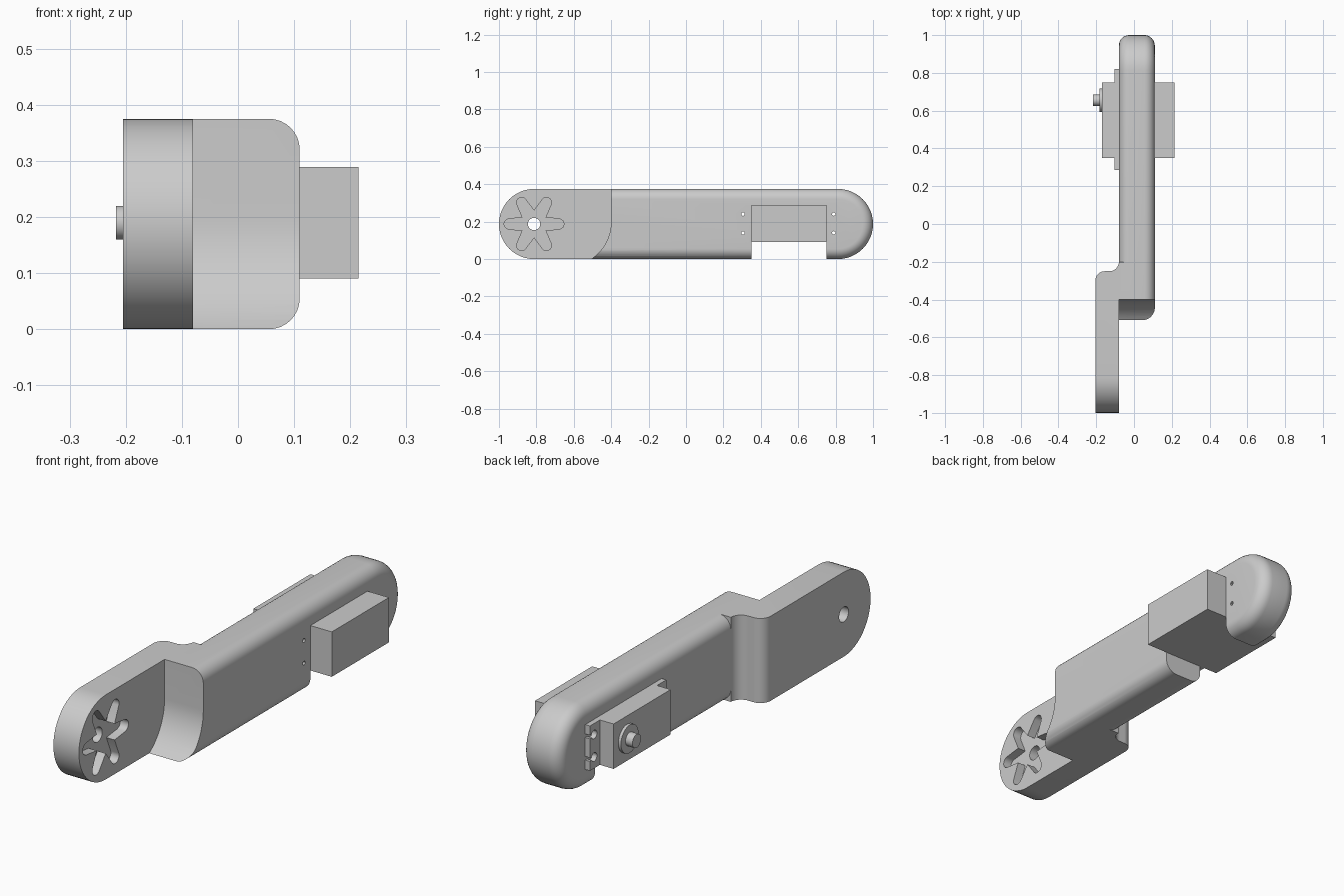
import bpy, bmesh
from math import sin, cos, pi, radians

if "Cube" in bpy.data.objects:
    bpy.data.objects.remove(bpy.data.objects["Cube"])

grey = bpy.data.materials.new("light_grey")
grey.use_nodes = True
grey.diffuse_color = (0.6, 0.6, 0.6, 1)
grey.node_tree.nodes["Principled BSDF"].inputs["Base Color"].default_value = (0.6, 0.6, 0.6, 1)

R = 0.1875              # half height of the arm
INNER = -0.08           # plane between the arm and the offset plate
ROUND = 0.055           # edge rounding of the arm


def loft(name, rings):
    """Closed solid through rings with equal point counts."""
    bm = bmesh.new()
    loops = [[bm.verts.new(p) for p in ring] for ring in rings]
    n = len(loops[0])
    for a, b in zip(loops, loops[1:]):
        for i in range(n):
            j = (i + 1) % n
            bm.faces.new((a[i], a[j], b[j], b[i]))
    bm.faces.new(loops[0][::-1])
    bm.faces.new(loops[-1])
    bmesh.ops.recalc_face_normals(bm, faces=bm.faces)
    mesh = bpy.data.meshes.new(name)
    bm.to_mesh(mesh)
    bm.free()
    mesh.materials.append(grey)
    ob = bpy.data.objects.new(name, mesh)
    bpy.context.collection.objects.link(ob)
    return ob


def prism_x(name, profile, x0, x1):
    return loft(name, [[(x, y, z) for y, z in profile] for x in (x0, x1)])


def prism_z(name, profile, z0, z1):
    return loft(name, [[(x, y, z) for x, y in profile] for z in (z0, z1)])


def arc(cx, cy, r, a0, a1, n=12):
    angles = [radians(a0 + (a1 - a0) * i / n) for i in range(n + 1)]
    return [(cx + r * cos(a), cy + r * sin(a)) for a in angles]


def rect(y0, y1, z0, z1):
    return [(y0, z0), (y1, z0), (y1, z1), (y0, z1)]


def disc(name, y, z, r, x0, x1, n=32):
    return prism_x(name, arc(y, z, r, 0, 360 - 360 / n, n - 1), x0, x1)


def stadium(r, n=24):
    c = 1 - R
    return arc(c, R, r, -90, 90, n) + arc(-c, R, r, 90, 270, n)


def combine(ob, other, operation):
    mod = ob.modifiers.new("cut", 'BOOLEAN')
    mod.operation, mod.object, mod.solver = operation, other, 'EXACT'
    bpy.context.view_layer.objects.active = ob
    bpy.ops.object.modifier_apply(modifier=mod.name)
    bpy.data.objects.remove(other)


def smooth(ob):
    bpy.ops.object.select_all(action='DESELECT')
    ob.select_set(True)
    bpy.context.view_layer.objects.active = ob
    bpy.ops.object.shade_smooth_by_angle(angle=radians(30))


# Main arm: a long rounded bar with softened edges on both sides
steps = [i * pi / 16 for i in range(9)]
sections = [(INNER + ROUND * (1 - cos(a)), ROUND * (1 - sin(a))) for a in steps]
sections += [(0.11 - ROUND * (1 - cos(a)), ROUND * (1 - sin(a))) for a in steps[::-1]]
arm = loft("arm", [[(x, y, z) for y, z in stadium(R - d)] for x, d in sections])

# Offset plate: plan outline with rounded corner and inner fillet, rounded at the front
plan = [(-0.205, -1.1)] + arc(-0.155, -0.3, 0.05, 180, 90)
plan += arc(-0.13, -0.2, 0.05, -90, 0) + [(-0.025, -0.2), (-0.025, -1.1)]
plate = prism_z("plate", plan, -0.1, 0.5)
combine(plate, prism_x("plate_side", stadium(R), -0.4, 0.3), 'INTERSECT')
combine(arm, plate, 'UNION')

# Recess that frees the front plate, with a curved lower step
recess = [(-0.4, 0.5)] + arc(-0.64, 0.2, 0.24, 0, -60) + [(-0.6, -0.1), (-1.2, -0.1), (-1.2, 0.5)]
combine(arm, prism_x("recess", recess, INNER, 0.3), 'DIFFERENCE')

# Slot for the motor, open at the bottom
combine(arm, prism_x("slot", rect(0.35, 0.75, -0.1, 0.289), -0.3, 0.3), 'DIFFERENCE')

# Six-armed horn pocket and axle hole in the plate
star = []
for k in range(6):
    a = radians(60 * k)
    tip = arc(0.133, 0, 0.027, -80, 80, 8)
    for u, v in [(0.062, -0.0358)] + tip:
        star.append((-0.8125 + u * cos(a) - v * sin(a), R + u * sin(a) + v * cos(a)))
combine(arm, prism_x("horn_pocket", star, -0.12, 0.0), 'DIFFERENCE')
combine(arm, disc("axle_hole", -0.8125, R, 0.033, -0.3, 0.0), 'DIFFERENCE')

# Motor: body, mounting flange, boss and shaft
motor = prism_x("motor_body", rect(0.35, 0.75, 0.09, 0.289), -0.17, 0.215)
flange = prism_x("motor_flange", rect(0.285, 0.82, 0.09, 0.289), -0.103, INNER)
boss = disc("motor_boss", 0.655, 0.19, 0.062, -0.183, -0.16)
shaft = disc("motor_shaft", 0.655, 0.19, 0.03, -0.217, -0.17)

# Screw holes through the arm, with open-ended slots in the flange
for y, edge in ((0.305, 0.25), (0.79, 0.85)):
    for z in (0.14, 0.24):
        combine(arm, disc("screw_hole", y, z, 0.009, -0.3, 0.3, 12), 'DIFFERENCE')
        combine(flange, disc("flange_hole", y, z, 0.019, -0.3, 0.0, 20), 'DIFFERENCE')
        notch = rect(min(y, edge), max(y, edge), z - 0.008, z + 0.008)
        combine(flange, prism_x("notch", notch, -0.3, 0.0), 'DIFFERENCE')

for ob in (arm, boss, shaft):
    smooth(ob)
